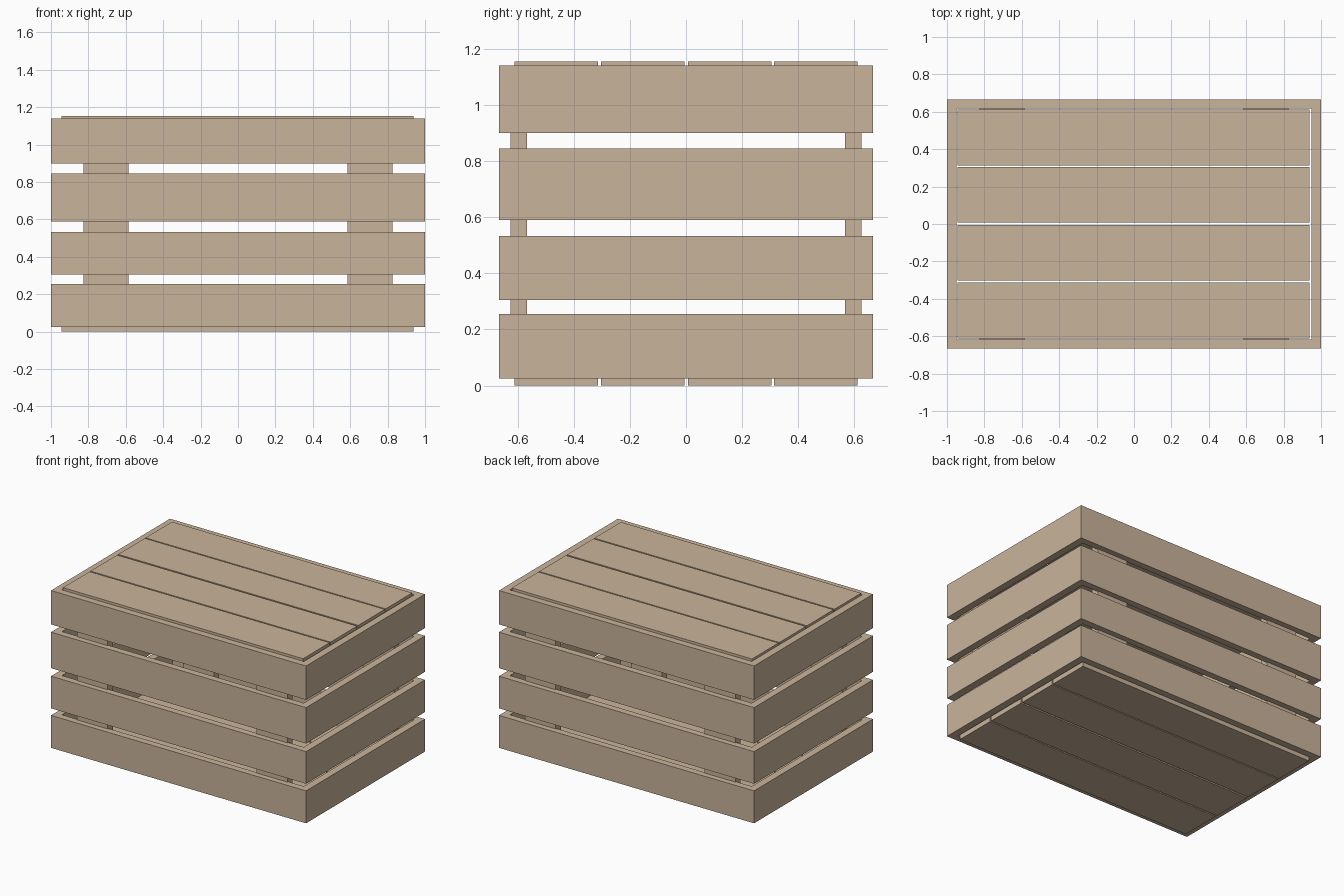
import bpy, bmesh

if "Cube" in bpy.data.objects:
    bpy.data.objects.remove(bpy.data.objects["Cube"])

wood = bpy.data.materials.new("pale_wood")
wood.diffuse_color = (0.584, 0.456, 0.323, 1.0)
wood.use_nodes = True
wood.node_tree.nodes["Principled BSDF"].inputs["Base Color"].default_value = wood.diffuse_color


def finish(name, bm):
    bmesh.ops.recalc_face_normals(bm, faces=bm.faces)
    mesh = bpy.data.meshes.new(name)
    bm.to_mesh(mesh)
    bm.free()
    mesh.materials.append(wood)
    obj = bpy.data.objects.new(name, mesh)
    bpy.context.collection.objects.link(obj)
    return obj


def box(name, x0, x1, y0, y1, z0, z1):
    bm = bmesh.new()
    bmesh.ops.create_cube(bm, size=1.0)
    for v in bm.verts:
        v.co.x = x1 if v.co.x > 0 else x0
        v.co.y = y1 if v.co.y > 0 else y0
        v.co.z = z1 if v.co.z > 0 else z0
    return finish(name, bm)


def ring(name, outer, inner, z0, z1):
    """Hollow rectangular band with mitred corners."""
    corners = [(-1, -1), (1, -1), (1, 1), (-1, 1)]
    bm = bmesh.new()
    loops = [[bm.verts.new((sx * hx, sy * hy, z)) for sx, sy in corners]
             for (hx, hy), z in ((outer, z0), (outer, z1), (inner, z1), (inner, z0))]
    for a in range(4):
        b = (a + 1) % 4
        for i in range(4):
            j = (i + 1) % 4
            bm.faces.new((loops[a][i], loops[a][j], loops[b][j], loops[b][i]))
    return finish(name, bm)


# Four slatted side bands
for i, (z0, z1) in enumerate([(0.025, 0.255), (0.305, 0.533), (0.59, 0.845), (0.90, 1.14)]):
    ring(f"side_band_{i + 1}", (1.0, 0.666), (0.948, 0.618), z0, z1)

# Floor and lid planks
for i, (y0, y1) in enumerate([(-0.611, -0.313), (-0.303, -0.005), (0.007, 0.305), (0.314, 0.611)]):
    box(f"floor_plank_{i + 1}", -0.945, 0.938, y0, y1, 0.0, 0.055)
    box(f"lid_plank_{i + 1}", -0.945, 0.938, y0, y1, 1.10, 1.154)

# Upright battens inside the long sides
for side, sx in (("left", -1), ("right", 1)):
    for end, sy in (("front", -1), ("back", 1)):
        xs = sorted((sx * 0.585, sx * 0.826))
        ys = sorted((sy * 0.567, sy * 0.626))
        box(f"{end}_{side}_batten", *xs, *ys, 0.05, 1.105)
